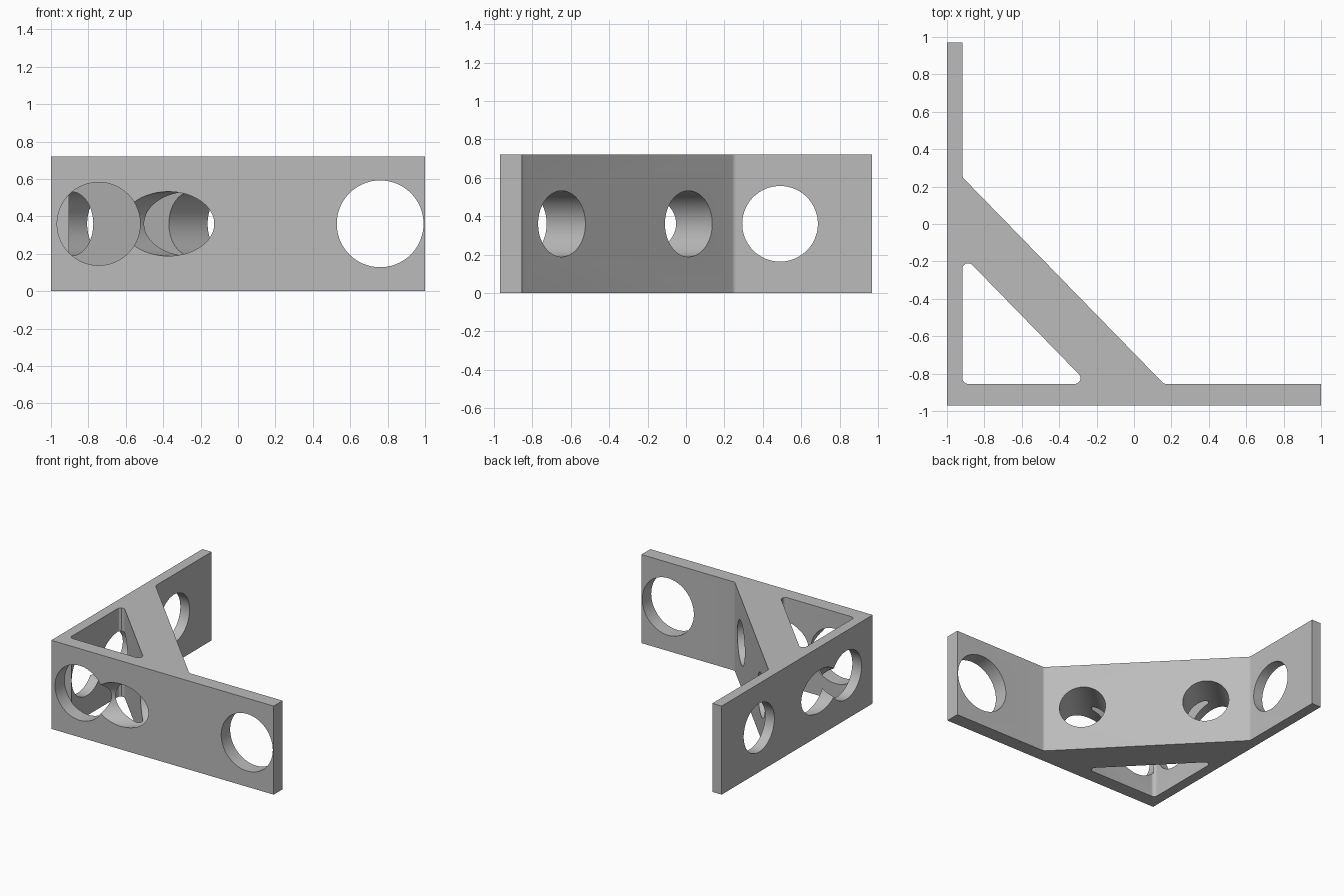
import bpy, bmesh, math
from mathutils import Vector

HEIGHT = 0.72
MID = HEIGHT / 2

if "Cube" in bpy.data.objects:
    bpy.data.objects.remove(bpy.data.objects["Cube"], do_unlink=True)

# Single plain grey material
grey = bpy.data.materials.new("plain grey")
grey.use_nodes = True
colour = (0.5, 0.5, 0.5, 1)
grey.diffuse_color = colour
grey.node_tree.nodes["Principled BSDF"].inputs["Base Color"].default_value = colour


def rounded(points, steps=6):
    """Outline from (x, y, fillet radius) corners."""
    out = []
    for i, (x, y, r) in enumerate(points):
        p = Vector((x, y))
        if r == 0:
            out.append(p)
            continue
        a = (Vector(points[i - 1][:2]) - p).normalized()
        b = (Vector(points[(i + 1) % len(points)][:2]) - p).normalized()
        half = math.acos(a.dot(b)) / 2
        centre = p + (a + b).normalized() * (r / math.sin(half))
        start = p + a * (r / math.tan(half)) - centre
        end = p + b * (r / math.tan(half)) - centre
        for k in range(steps + 1):
            out.append(centre + start.lerp(end, k / steps).normalized() * r)
    return out


def prism(name, outline, z0, z1):
    """Closed solid with the given plan outline."""
    bm = bmesh.new()
    low = [bm.verts.new((p.x, p.y, z0)) for p in outline]
    high = [bm.verts.new((p.x, p.y, z1)) for p in outline]
    bm.faces.new(low[::-1])
    bm.faces.new(high)
    for i in range(len(low)):
        bm.faces.new((low[i - 1], low[i], high[i], high[i - 1]))
    mesh = bpy.data.meshes.new(name)
    bm.to_mesh(mesh)
    bm.free()
    mesh.materials.append(grey)
    obj = bpy.data.objects.new(name, mesh)
    bpy.context.collection.objects.link(obj)
    return obj


def drill(name, start, end, radius):
    """Cylinder cutter between two points in plan, at mid height."""
    a, b = Vector((*start, MID)), Vector((*end, MID))
    bpy.ops.mesh.primitive_cylinder_add(
        vertices=96, radius=radius, depth=(b - a).length, location=(a + b) / 2,
        rotation=(b - a).to_track_quat("Z", "Y").to_euler())
    obj = bpy.context.object
    obj.name = name
    obj.data.materials.append(grey)
    return obj


# Angle bracket: two flanges joined by a diagonal brace
R = 0.03
bracket = prism("angle_bracket", rounded([
    (-1, -0.97, 0), (1, -0.97, 0), (1, -0.855, 0), (0.16, -0.855, R),
    (-0.917, 0.25, R), (-0.917, 0.97, 0), (-1, 0.97, 0)]), 0, HEIGHT)

# Triangular window between flanges and brace
cutters = [prism("window_cutter", rounded([
    (-0.917, -0.855, R), (-0.244, -0.855, R), (-0.917, -0.165, R)]),
    -0.1, HEIGHT + 0.1)]

# Holes through the front flange
for x, r in ((0.76, 0.232), (-0.745, 0.222)):
    cutters.append(drill("front_hole_cutter", (x, -1.1), (x, -0.85), r))

# Holes through the side flange
for y in (0.49, -0.63):
    cutters.append(drill("side_hole_cutter", (-1.1, y), (-0.91, y), 0.197))

# Slanted holes through the brace and on through the flanges
n = Vector((1.105, 1.077)).normalized()
for p in (Vector((-0.04, -0.645)), Vector((-0.685, 0.015))):
    cutters.append(drill("brace_hole_cutter", p + n * 0.2, p - n * 1.1, 0.172))

# Cut everything out, then remove the cutters
bpy.ops.object.select_all(action="DESELECT")
bracket.select_set(True)
bpy.context.view_layer.objects.active = bracket
for c in cutters:
    mod = bracket.modifiers.new("cut", "BOOLEAN")
    mod.operation = "DIFFERENCE"
    mod.solver = "EXACT"
    mod.object = c
    bpy.ops.object.modifier_apply(modifier=mod.name)
    bpy.data.objects.remove(c, do_unlink=True)

bpy.ops.object.shade_smooth_by_angle(angle=math.radians(25))
